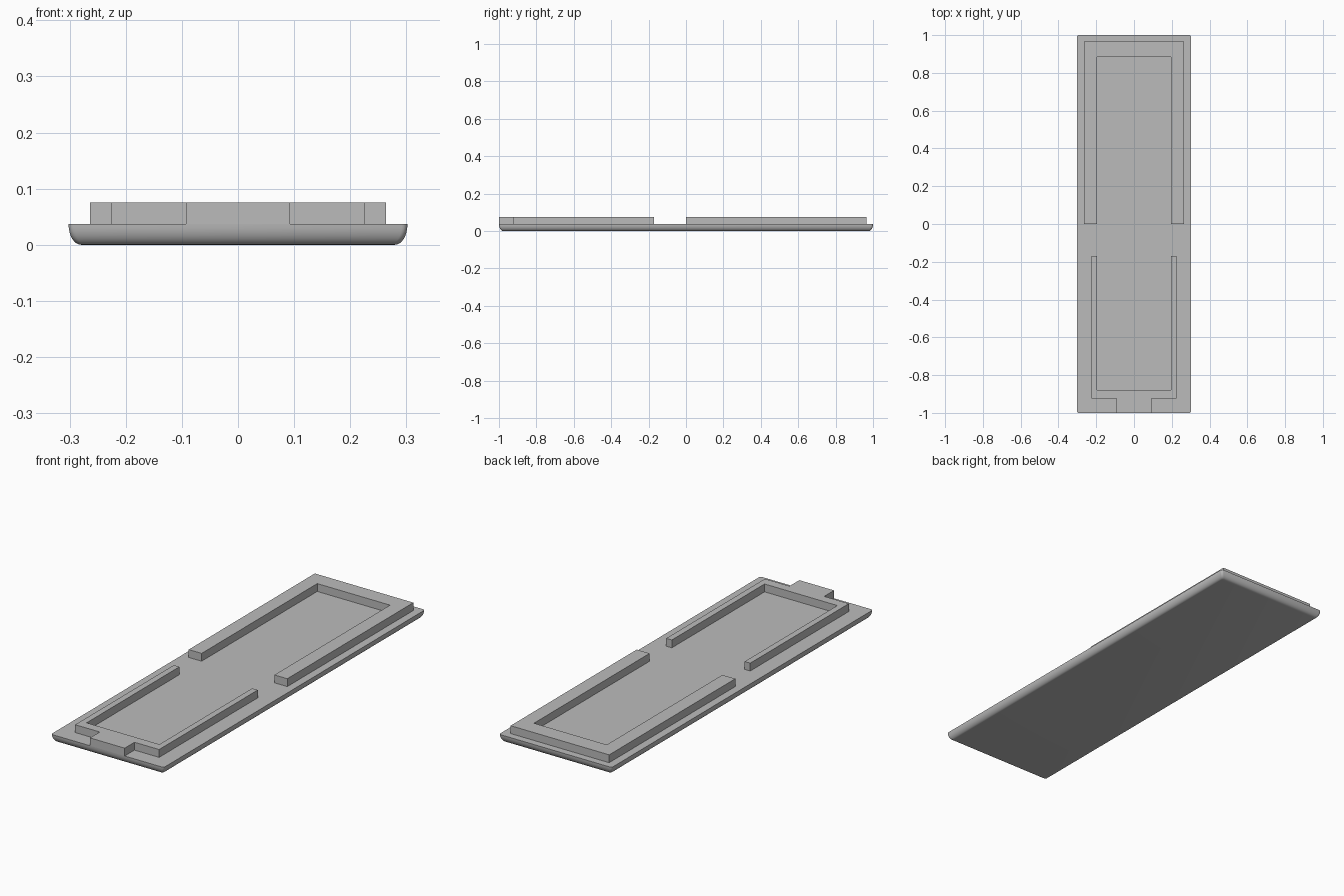
import bpy, bmesh, math

cube = bpy.data.objects.get("Cube")
if cube:
    bpy.data.objects.remove(cube, do_unlink=True)

grey = bpy.data.materials.new("plain grey")
colour = (0.5, 0.5, 0.5, 1)
grey.diffuse_color = colour
grey.use_nodes = True
grey.node_tree.nodes["Principled BSDF"].inputs["Base Color"].default_value = colour

HALF_X, HALF_Y = 0.302, 1.0
BASE_H, TOP = 0.037, 0.075


def finish(name, bm):
    bmesh.ops.recalc_face_normals(bm, faces=bm.faces)
    mesh = bpy.data.meshes.new(name)
    bm.to_mesh(mesh)
    bm.free()
    mesh.materials.append(grey)
    obj = bpy.data.objects.new(name, mesh)
    bpy.context.collection.objects.link(obj)
    return obj


def rounded_ring(bm, hx, hy, radius, z, steps=4):
    ring = []
    for corner, (sx, sy) in enumerate([(1, 1), (-1, 1), (-1, -1), (1, -1)]):
        for i in range(steps + 1):
            a = (corner + i / steps) * math.pi / 2
            ring.append(bm.verts.new((sx * (hx - radius) + radius * math.cos(a),
                                      sy * (hy - radius) + radius * math.sin(a), z)))
    return ring


def wall(name, half_outline):
    """Raised rim: right half of the outline, mirrored and extruded."""
    outline = half_outline + [(-x, y) for x, y in reversed(half_outline)]
    bm = bmesh.new()
    face = bm.faces.new([bm.verts.new((x, y, BASE_H)) for x, y in outline])
    extruded = bmesh.ops.extrude_face_region(bm, geom=[face], use_keep_orig=True)
    for v in extruded["geom"]:
        if isinstance(v, bmesh.types.BMVert):
            v.co.z = TOP
    return finish(name, bm)


# Base plate with rounded lower edges
bm = bmesh.new()
rings = []
levels = 8
for i in range(levels + 1):
    a = i / levels * math.pi / 2
    inset = 0.022 * (1 - math.sin(a))
    rings.append(rounded_ring(bm, HALF_X - inset, HALF_Y - inset, 0.01,
                              BASE_H * (1 - math.cos(a))))
for low, high in zip(rings, rings[1:]):
    for i in range(len(low)):
        j = (i + 1) % len(low)
        bm.faces.new((low[i], low[j], high[j], high[i]))
bm.faces.new(rings[0])
bm.faces.new(rings[-1])
plate = finish("base_plate", bm)
bpy.ops.object.select_all(action="DESELECT")
plate.select_set(True)
bpy.context.view_layer.objects.active = plate
bpy.ops.object.shade_smooth_by_angle(angle=math.radians(35))

# Wide rear rim, open towards the front
wall("rear_rim", [(0.264, 0.965), (0.264, 0.0), (0.195, 0.0), (0.195, 0.885)])

# Narrow front rim with a tab reaching the front edge
wall("front_rim", [(0.093, -1.0), (0.093, -0.925), (0.225, -0.925),
                   (0.225, -0.17), (0.195, -0.17), (0.195, -0.88)])
